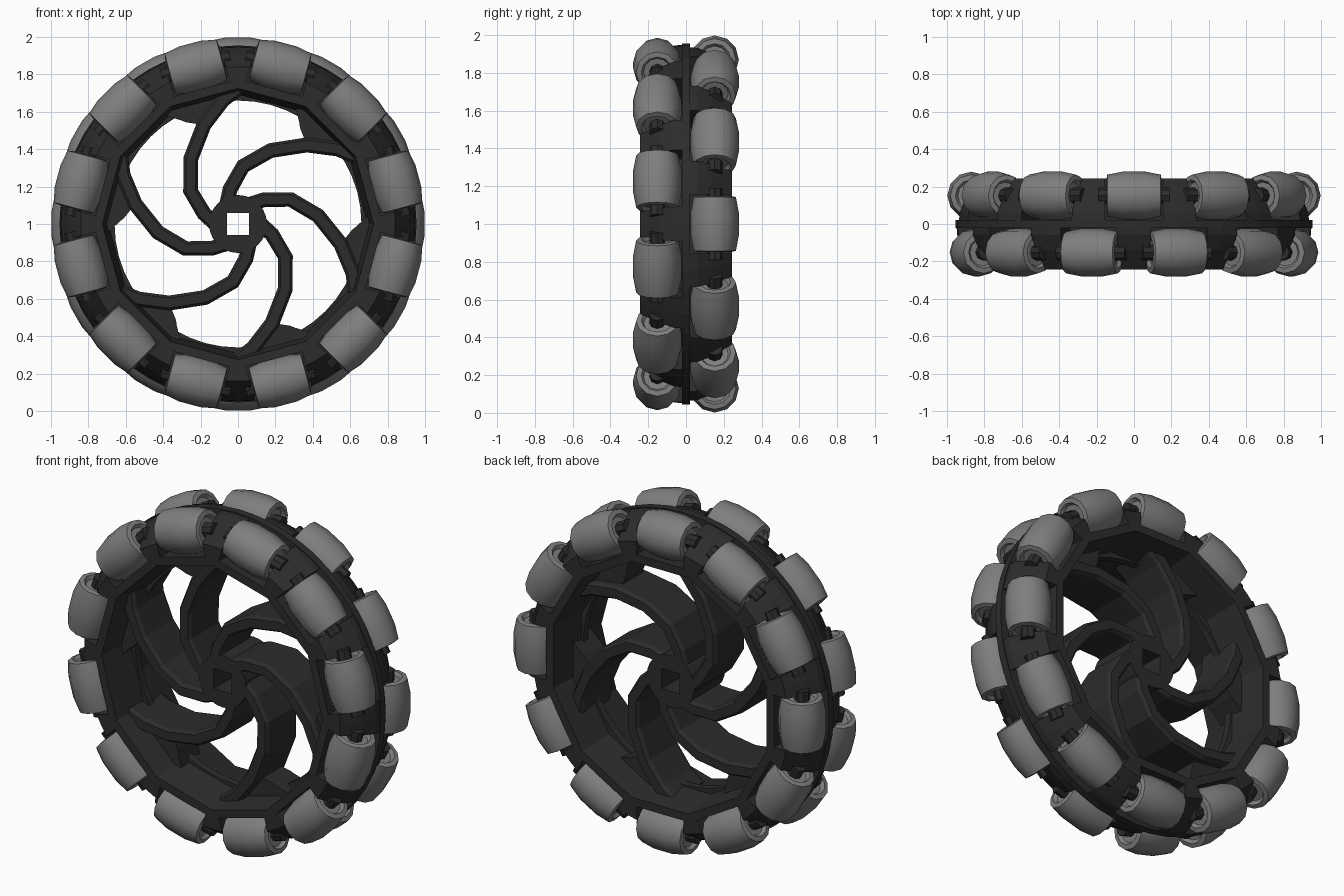
import bpy, bmesh
from math import sin, cos, radians, pi, sqrt
from mathutils import Matrix, Vector

if "Cube" in bpy.data.objects:
    bpy.data.objects.remove(bpy.data.objects["Cube"])


def material(name, v):
    m = bpy.data.materials.new(name)
    m.diffuse_color = (v, v, v, 1)
    m.use_nodes = True
    m.node_tree.nodes["Principled BSDF"].inputs["Base Color"].default_value = m.diffuse_color
    return m


DARK, GREY = material("dark_plastic", 0.025), material("roller_rubber", 0.21)
CENTRE = Matrix.Translation((0, 0, 1))


def finish(name, bm, mat):
    bmesh.ops.recalc_face_normals(bm, faces=bm.faces)
    bm.transform(CENTRE)
    me = bpy.data.meshes.new(name)
    bm.to_mesh(me)
    bm.free()
    me.materials.append(mat)
    ob = bpy.data.objects.new(name, me)
    bpy.context.collection.objects.link(ob)
    return ob


def polar(r, deg):
    return (r * cos(radians(deg)), r * sin(radians(deg)))


def ring(r, n, start=0):
    return [polar(r, start + 360 * i / n) for i in range(n)]


def loft(bm, sections, turn=0):
    # capped solid through (outline, y) sections, turned about the wheel axis
    rot = Matrix.Rotation(-radians(turn), 3, 'Y')
    rows = [[bm.verts.new(rot @ Vector((x, y, z))) for x, z in pts] for pts, y in sections]
    bm.faces.new(rows[0])
    bm.faces.new(rows[-1])
    for a, b in zip(rows, rows[1:]):
        for i in range(len(a)):
            j = (i + 1) % len(a)
            bm.faces.new((a[i], b[i], b[j], a[j]))


def tube(bm, loops):
    # closed band through (outline, y) loops that share a point count
    rows = [[bm.verts.new((x, y, z)) for x, z in pts] for pts, y in loops]
    n = len(rows[0])
    for k, row in enumerate(rows):
        nxt = rows[(k + 1) % len(rows)]
        for i in range(n):
            j = (i + 1) % n
            bm.faces.new((row[i], row[j], nxt[j], nxt[i]))


# central disc between the two roller rows
bm = bmesh.new()
tube(bm, [(ring(0.955, 48), -0.022), (ring(0.955, 48), 0.022),
          (ring(0.66, 48), 0.022), (ring(0.66, 48), -0.022)])
finish("centre_disc", bm, DARK)

HALF, AXIS, DEPTH = 0.155, 0.87, 0.243
C15 = cos(radians(15))


def pocket(r, side):
    # point on a pocket wall, seen from the axis of the tooth beside it
    a = radians(-15 * side)
    z = side * HALF
    return (r * cos(a) - z * sin(a), r * sin(a) + z * cos(a))


def tooth(r):
    top = sqrt(r ** 2 - HALF ** 2)
    return [pocket(0.735, 1), pocket(top, 1), (r, 0), pocket(top, -1), pocket(0.735, -1)]


for row, s, off in (("front", -1, 15), ("back", 1, 0)):
    # twelve-sided rim with a tapered inside
    bm = bmesh.new()
    st = off - 15
    tube(bm, [(ring(0.748 / C15, 12, st), 0), (ring(0.748 / C15, 12, st), s * DEPTH),
              (ring(0.725, 12, st), s * DEPTH), (ring(0.69, 12, st), 0)])
    finish(row + "_rim", bm, DARK)

    # teeth between the rollers, sloping down towards the side face
    bm = bmesh.new()
    for k in range(12):
        loft(bm, [(tooth(0.95), 0), (tooth(0.945), s * 0.06), (tooth(0.91), s * 0.14),
                  (tooth(0.84), s * DEPTH)], off + 15 + 30 * k)
    finish(row + "_teeth", bm, DARK)

    # barrel rollers and their axle pins
    rollers, pins = bmesh.new(), bmesh.new()
    prof = [(-0.128, 0.04), (-0.128, 0.072), (-0.148, 0.085), (-0.143, 0.112), (-0.06, 0.128),
            (0.06, 0.128), (0.143, 0.112), (0.148, 0.085), (0.128, 0.072), (0.128, 0.04)]
    for k in range(12):
        rot = Matrix.Rotation(-radians(off + 30 * k), 3, 'Y')
        for bmx, outline, n in ((rollers, prof, 12),
                                (pins, [(-0.19, 0.042), (0.19, 0.042)], 8)):
            rows = [[bmx.verts.new(rot @ Vector((AXIS + r * cos(2 * pi * i / n),
                                                 s * 0.152 + r * sin(2 * pi * i / n), t)))
                     for i in range(n)] for t, r in outline]
            for a, b in zip(rows, rows[1:]):
                for i in range(n):
                    j = (i + 1) % n
                    bmx.faces.new((a[i], a[j], b[j], b[i]))
            bmx.faces.new(rows[0])
            bmx.faces.new(rows[-1])
    ob = finish(row + "_rollers", rollers, GREY)
    bpy.context.view_layer.objects.active = ob
    ob.select_set(True)
    bpy.ops.object.shade_smooth_by_angle(angle=radians(32))
    ob.select_set(False)
    finish(row + "_axle_pins", pins, DARK)

# six swept spokes with bevelled edges, plus the web where each one meets the rim
path = [Vector(polar(r, a)) for r, a in ((0.12, 60), (0.19, 43), (0.31, 25), (0.43, 6),
                                         (0.56, -11), (0.667, -23), (0.725, -30))]


def spoke(half):
    left, right = [], []
    for i, p in enumerate(path):
        d = (path[min(i + 1, len(path) - 1)] - path[max(i - 1, 0)]).normalized()
        nrm = Vector((-d.y, d.x)) * half
        left.append(p + nrm)
        right.append(p - nrm)
    return left + right[::-1]


web = [polar(r, a) for r, a in ((0.70, 4), (0.635, -1), (0.61, -3), (0.56, -11),
                                (0.667, -24), (0.71, -31), (0.72, -20), (0.72, -8))]
W = 0.145
spokes, webs = bmesh.new(), bmesh.new()
for k in range(6):
    loft(spokes, [(spoke(0.026), -W), (spoke(0.04), -W + 0.02),
                  (spoke(0.04), W - 0.02), (spoke(0.026), W)], 60 * k)
    loft(webs, [(web, -0.09), (web, 0.09)], 60 * k)
finish("spokes", spokes, DARK)
finish("spoke_webs", webs, DARK)

# hub with a square bore
bm = bmesh.new()
square = []
for x, z in ring(1, 24):
    m = 0.06 / max(abs(x), abs(z))
    square.append((x * m, z * m))
tube(bm, [(ring(0.155, 24), -W), (ring(0.155, 24), W), (square, W), (square, -W)])
finish("hub", bm, DARK)
